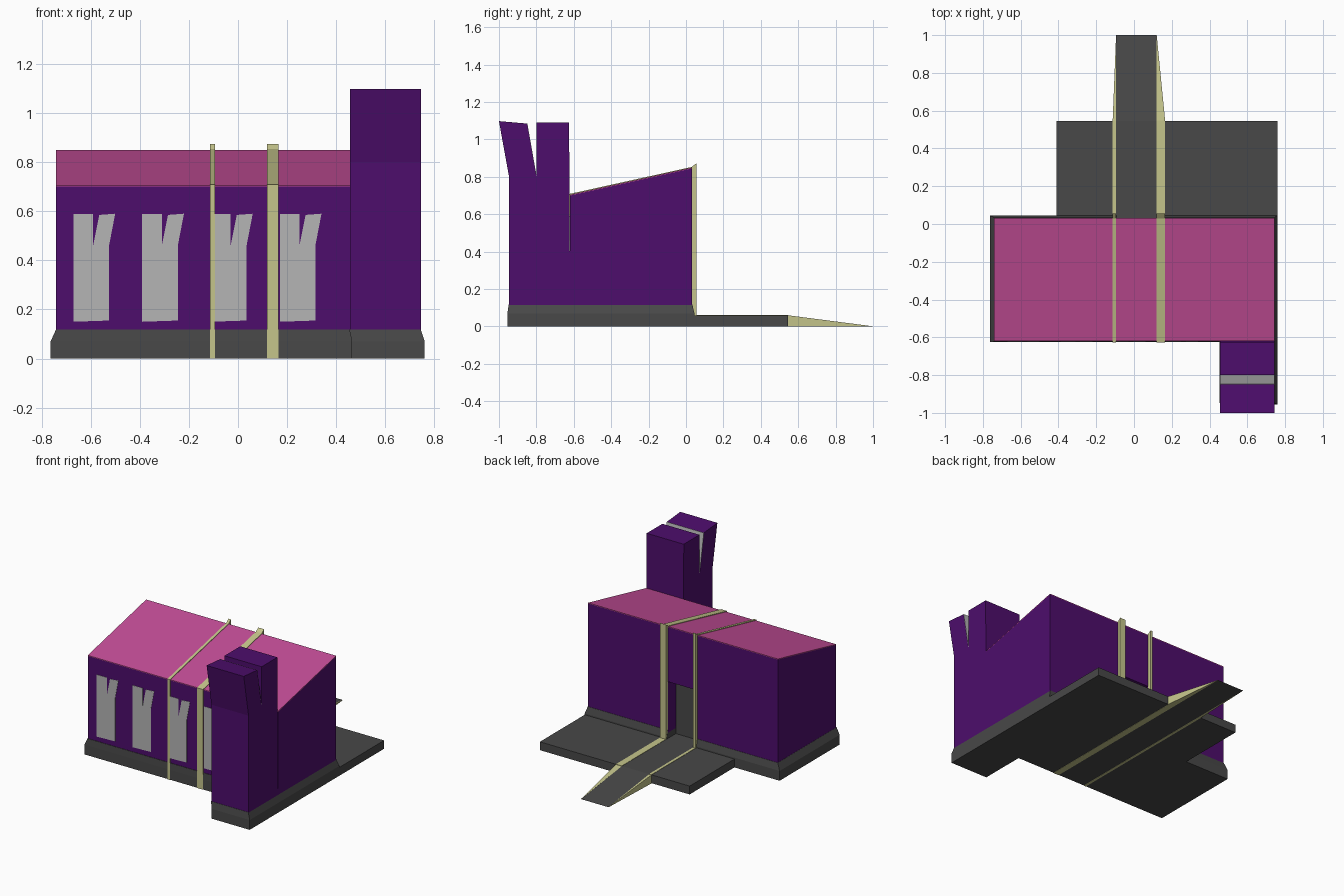
import bpy, bmesh

if "Cube" in bpy.data.objects:
    bpy.data.objects.remove(bpy.data.objects["Cube"])


def material(name, rgb):
    m = bpy.data.materials.new(name)
    m.diffuse_color = (*rgb, 1)
    m.use_nodes = True
    m.node_tree.nodes["Principled BSDF"].inputs["Base Color"].default_value = m.diffuse_color
    return m


PURPLE = material("purple", (0.075, 0.004, 0.15))
PINK = material("pink", (0.55, 0.075, 0.31))
YELLOW = material("pale_yellow", (0.56, 0.56, 0.26))
DARK = material("dark_grey", (0.065, 0.065, 0.065))
LIGHT = material("light_grey", (0.46, 0.46, 0.46))


def loft(name, rings, mat):
    """Join matching outlines with side faces and cap both ends."""
    bm = bmesh.new()
    loops = [[bm.verts.new(p) for p in ring] for ring in rings]
    n = len(loops[0])
    for a, b in zip(loops, loops[1:]):
        for i in range(n):
            j = (i + 1) % n
            bm.faces.new((a[i], a[j], b[j], b[i]))
    bm.faces.new(loops[0][::-1])
    bm.faces.new(loops[-1])
    bmesh.ops.recalc_face_normals(bm, faces=bm.faces)
    mesh = bpy.data.meshes.new(name)
    bm.to_mesh(mesh)
    bm.free()
    ob = bpy.data.objects.new(name, mesh)
    bpy.context.collection.objects.link(ob)
    mesh.materials.append(mat)
    return ob


def side_profile(name, yz, x0, x1, mat):
    return loft(name, [[(x, y, z) for y, z in yz] for x in (x0, x1)], mat)


def box(name, x0, x1, y0, y1, z0, z1, mat):
    return side_profile(name, [(y0, z0), (y1, z0), (y1, z1), (y0, z1)], x0, x1, mat)


# L-shaped plinth with a flared foot
def plinth_ring(z, left, right, back, front, chim_front, chim_left):
    return [(left, front, z), (chim_left, front, z), (chim_left, chim_front, z),
            (right, chim_front, z), (right, back, z), (left, back, z)]


wide = (-0.763, 0.76, 0.045, -0.625, -0.955, 0.463)
narrow = (-0.741, 0.744, 0.034, -0.623, -0.948, 0.453)
plinth = loft("plinth", [plinth_ring(0.001, *wide), plinth_ring(0.07, *wide),
                         plinth_ring(0.118, *narrow)], DARK)

# House walls and single-pitch roof
walls = side_profile("walls", [(-0.62, 0.1), (0.032, 0.1), (0.032, 0.845), (-0.62, 0.70)],
                     -0.74, 0.745, PURPLE)
side_profile("roof", [(-0.62, 0.70), (0.032, 0.845), (0.032, 0.85), (-0.62, 0.705)],
             -0.74, 0.745, PINK)

# Forked chimney with a pale notch face
side_profile("chimney", [(-0.946, 0.1), (-0.62, 0.1), (-0.625, 1.09), (-0.80, 1.09),
                         (-0.80, 0.80), (-0.85, 1.085), (-1.0, 1.098), (-0.946, 0.80)],
             0.455, 0.745, PURPLE)
side_profile("chimney_notch", [(-0.80, 0.80), (-0.798, 0.80), (-0.848, 1.085), (-0.85, 1.085)],
             0.455, 0.745, LIGHT)

# Four windows echoing the chimney outline
window = [(0, 0.15), (0.145, 0.155), (0.145, 0.46), (0.17, 0.59), (0.105, 0.585),
          (0.08, 0.46), (0.08, 0.588), (0, 0.588)]
for k in range(4):
    x = -0.67 + 0.28 * k
    loft(f"window_{k + 1}", [[(x + a, y, z) for a, z in window] for y in (-0.622, -0.62)], LIGHT)

# Rear platform and centre ramp
box("platform", -0.41, 0.76, 0.03, 0.545, 0.001, 0.06, DARK)
side_profile("ramp", [(0.5, 0), (1.0, 0), (0.545, 0.06), (0.5, 0.06)], -0.094, 0.119, DARK)

# Stripes wrapping the house, platform and ramp edges
stripe = [(-0.627, 0), (-0.627, 0.708), (0.03, 0.853), (0.056, 0.873), (0.056, 0.062),
          (0.547, 0.062), (0.547, 0)]
for name, inner, outer in (("narrow", -0.094, -0.113), ("wide", 0.119, 0.165)):
    side_profile(f"{name}_stripe", stripe, inner, outer, YELLOW)
    loft(f"{name}_ramp_edge", [
        [(inner, 0.545, 0), (outer, 0.545, 0), (outer, 0.545, 0.06), (inner, 0.545, 0.06)],
        [(inner, 1.0, 0), (inner * 1.01, 1.0, 0), (inner * 1.01, 1.0, 0.001), (inner, 1.0, 0.001)],
    ], YELLOW)

# Recessed rear doorway with a grey door
cutter = box("doorway_cutter", -0.093, 0.118, -0.06, 0.2, 0.06, 0.46, DARK)
cutter.hide_render = True
cutter.hide_set(True)
for ob in (walls, plinth):
    mod = ob.modifiers.new("doorway", 'BOOLEAN')
    mod.object = cutter
    mod.operation = 'DIFFERENCE'
    mod.solver = 'EXACT'
box("door", -0.093, 0.118, -0.06, -0.056, 0.06, 0.46, DARK)
